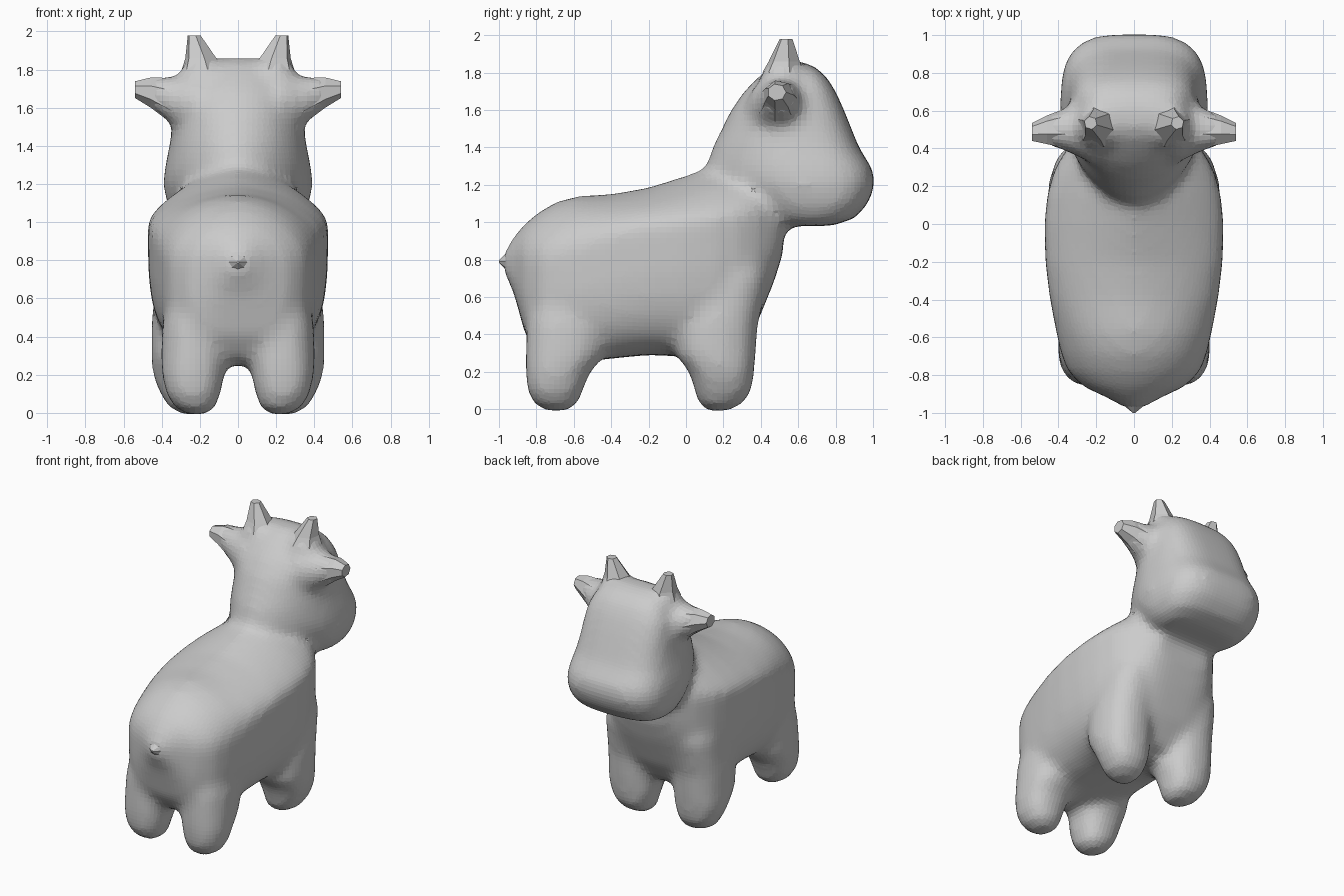
import bpy, bmesh, math


def power(v, e):
    return math.copysign(abs(v) ** e, v)


def oval(n, cu, cv, ru, up, down, eu=2.0, ed=2.0, turn=0.0):
    """Closed superellipse with separate upper and lower halves."""
    pts = []
    for i in range(n):
        a = 2 * math.pi * i / n + turn
        c, s = math.cos(a), math.sin(a)
        e = 2 / (eu if s >= 0 else ed)
        pts.append((cu + ru * power(c, e), cv + (up if s >= 0 else down) * power(s, e)))
    return pts


def loft(bm, rings):
    rows = [[bm.verts.new(p) for p in r] for r in rings]
    n = len(rows[0])
    for a, b in zip(rows, rows[1:]):
        for i in range(n):
            j = (i + 1) % n
            bm.faces.new((a[i], a[j], b[j], b[i]))
    bm.faces.new(rows[0][::-1])
    bm.faces.new(rows[-1])


def ear_loft(bm, side, rings, n, grow=0.0):
    loft(bm, [[(side * x, y, z) for y, z in oval(n, cy, cz, ry + grow, rz + grow, rz + grow)]
              for x, cy, cz, ry, rz in rings])


def upright_loft(bm, side, rings, n, e=2.0, turn=0.0):
    loft(bm, [[(side * x, y, z) for x, y in oval(n, cx, cy, rx, ry, ry, e, e, turn)]
              for z, cx, cy, rx, ry in rings])


def finish(bm, name):
    bmesh.ops.recalc_face_normals(bm, faces=bm.faces)
    me = bpy.data.meshes.new(name)
    bm.to_mesh(me)
    bm.free()
    ob = bpy.data.objects.new(name, me)
    bpy.context.collection.objects.link(ob)
    return ob


bm = bmesh.new()

# Torso: y, half width, top, widest height, bottom, upper roundness
torso = [(-0.98, 0.04, 0.83, 0.79, 0.75, 2.0), (-0.92, 0.14, 0.925, 0.79, 0.62, 2.0),
         (-0.86, 0.27, 0.995, 0.78, 0.40, 1.9), (-0.78, 0.35, 1.06, 0.79, 0.28, 1.85),
         (-0.69, 0.385, 1.11, 0.81, 0.25, 1.85),
         (-0.58, 0.41, 1.14, 0.85, 0.25, 1.85), (-0.40, 0.445, 1.15, 0.92, 0.27, 1.8),
         (-0.20, 0.47, 1.185, 0.97, 0.29, 1.65), (0.00, 0.475, 1.25, 1.00, 0.28, 1.45),
         (0.15, 0.46, 1.30, 1.02, 0.25, 1.35), (0.28, 0.425, 1.31, 1.03, 0.30, 1.4),
         (0.38, 0.37, 1.28, 1.03, 0.46, 1.7), (0.47, 0.29, 1.24, 1.02, 0.68, 2.0),
         (0.52, 0.22, 1.20, 1.00, 0.84, 2.0)]
loft(bm, [[(x, y, z) for x, z in oval(36, 0, zc, w, top - zc, zc - bot, eu, 3.4)]
          for y, w, top, zc, bot, eu in torso])

# Head and neck: z, back y, front y, half width, back roundness
head = [(0.98, 0.48, 0.78, 0.26, 2.0), (1.02, 0.36, 0.90, 0.33, 1.9),
        (1.10, 0.25, 0.975, 0.375, 1.8), (1.20, 0.13, 1.01, 0.392, 1.7),
        (1.28, 0.10, 1.00, 0.385, 1.7), (1.40, 0.14, 0.925, 0.36, 1.8),
        (1.50, 0.19, 0.885, 0.345, 1.9), (1.60, 0.24, 0.845, 0.335, 2.0),
        (1.70, 0.31, 0.80, 0.315, 2.0), (1.78, 0.39, 0.75, 0.27, 2.0),
        (1.83, 0.45, 0.69, 0.22, 2.0), (1.86, 0.51, 0.62, 0.15, 2.0)]
loft(bm, [[(x, y, z) for x, y in
           oval(36, 0, b + (f - b) * 0.55, w, (f - b) * 0.45, (f - b) * 0.55, 3.2, e)]
          for z, b, f, w, e in head])

# Legs: z, x centre, y centre, x radius, y radius
front = [(-0.01, 0.23, 0.165, 0.06, 0.06), (0.03, 0.245, 0.185, 0.12, 0.12),
         (0.10, 0.26, 0.20, 0.15, 0.155), (0.20, 0.265, 0.19, 0.185, 0.175),
         (0.29, 0.265, 0.16, 0.19, 0.215), (0.45, 0.265, 0.165, 0.19, 0.22),
         (0.70, 0.235, 0.23, 0.20, 0.215), (0.95, 0.19, 0.25, 0.17, 0.17)]
rear = [(-0.01, 0.215, -0.695, 0.05, 0.06), (0.03, 0.225, -0.695, 0.11, 0.12),
        (0.10, 0.235, -0.70, 0.145, 0.15), (0.20, 0.235, -0.685, 0.165, 0.175),
        (0.28, 0.23, -0.65, 0.175, 0.21), (0.45, 0.22, -0.63, 0.18, 0.225),
        (0.65, 0.19, -0.61, 0.175, 0.22), (0.80, 0.16, -0.58, 0.15, 0.15)]

# Ears: x, y centre, z centre, y radius, z radius; horns: like legs
ears = [(0.22, 0.49, 1.61, 0.17, 0.17), (0.31, 0.50, 1.625, 0.135, 0.14),
        (0.38, 0.50, 1.65, 0.105, 0.11), (0.46, 0.495, 1.68, 0.08, 0.08),
        (0.54, 0.485, 1.695, 0.05, 0.045)]
horns = [(1.70, 0.18, 0.52, 0.13, 0.15), (1.80, 0.185, 0.52, 0.115, 0.115),
         (1.86, 0.195, 0.525, 0.085, 0.085), (1.98, 0.23, 0.535, 0.035, 0.035)]

# Legs plus soft ear and horn roots go into the skin
for side in (-1, 1):
    upright_loft(bm, side, front, 20, 2.3)
    upright_loft(bm, side, rear, 20, 2.3)
    ear_loft(bm, side, ears[:4], 20, 0.005)
    upright_loft(bm, side, horns[:3], 20)

# Fuse into one soft skin
body = finish(bm, "body")
m = body.modifiers.new("Fuse", 'REMESH')
m.mode = 'VOXEL'
m.voxel_size = 0.03
m = body.modifiers.new("Soften", 'SMOOTH')
m.factor = 0.5
m.iterations = 12

# Faceted ear and horn tips, mirrored
for side, label in ((-1, "left"), (1, "right")):
    bm = bmesh.new()
    ear_loft(bm, side, ears[1:], 7)
    finish(bm, label + "_ear")
    bm = bmesh.new()
    upright_loft(bm, side, horns[1:], 6, turn=0.3)
    finish(bm, label + "_horn")

# Pointed tail stub
bm = bmesh.new()
tail = [(-0.88, 0.15, 0.79, 0.11), (-0.94, 0.08, 0.79, 0.065), (-1.0, 0.006, 0.79, 0.006)]
loft(bm, [[(x, y, z) for x, z in oval(8, 0, cz, w, h, h)] for y, w, cz, h in tail])
finish(bm, "tail")
